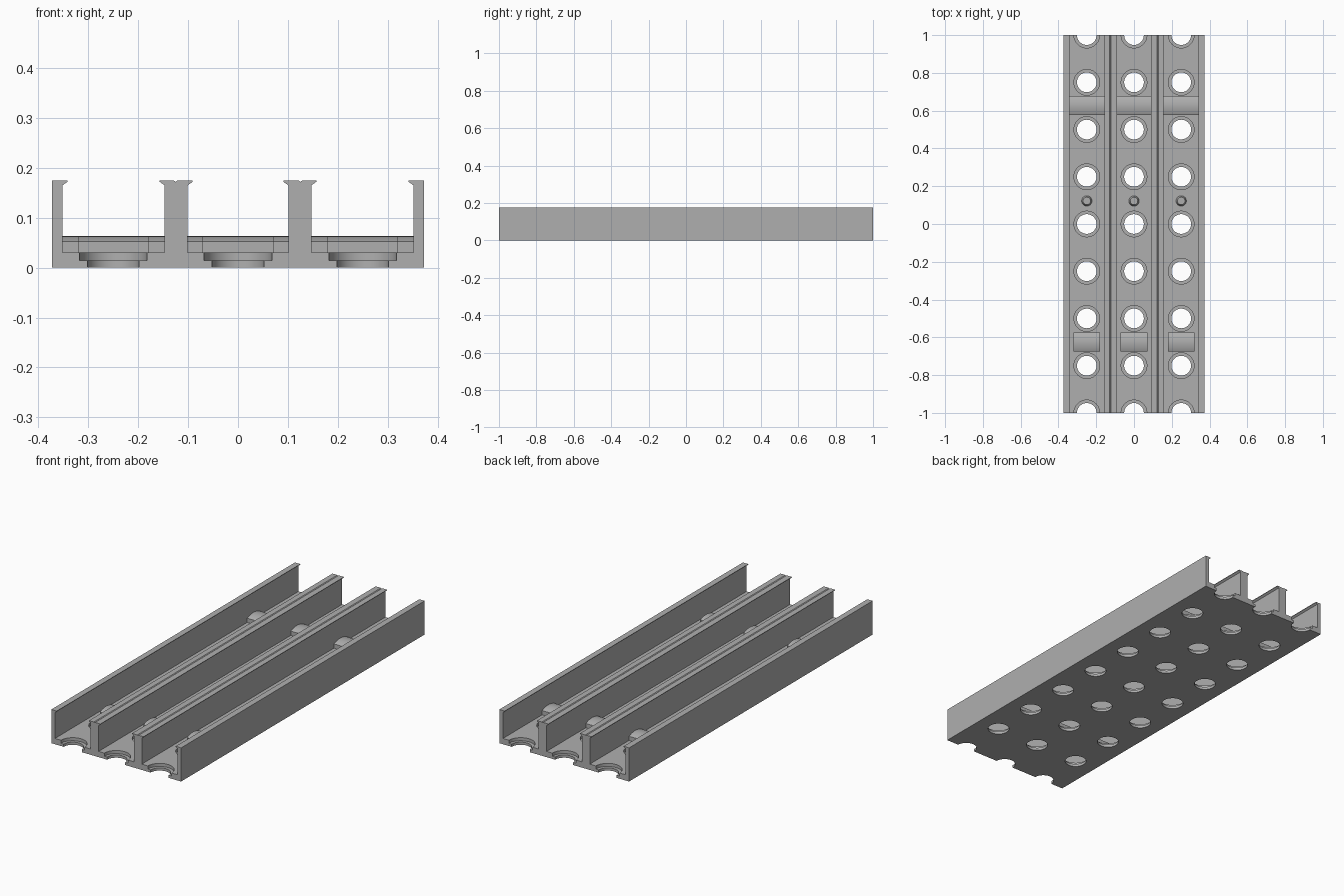
import bpy, bmesh, math

cube = bpy.data.objects.get("Cube")
if cube:
    bpy.data.objects.remove(cube, do_unlink=True)

mat = bpy.data.materials.new("plain grey")
mat.use_nodes = True
GREY = (0.43, 0.43, 0.43, 1)
mat.diffuse_color = GREY
mat.node_tree.nodes["Principled BSDF"].inputs["Base Color"].default_value = GREY

LANES = (-0.25, 0, 0.25)
FLOOR, TOP = 0.03, 0.175


def finish(name, bm):
    bmesh.ops.recalc_face_normals(bm, faces=bm.faces[:])
    mesh = bpy.data.meshes.new(name)
    bm.to_mesh(mesh)
    bm.free()
    mesh.materials.append(mat)
    obj = bpy.data.objects.new(name, mesh)
    bpy.context.collection.objects.link(obj)
    return obj


def prism(name, points, sweep):
    """Extrude a closed polygon along the sweep vector."""
    bm = bmesh.new()
    face = bm.faces.new([bm.verts.new(p) for p in points])
    new = bmesh.ops.extrude_face_region(bm, geom=[face])["geom"]
    verts = [v for v in new if isinstance(v, bmesh.types.BMVert)]
    bmesh.ops.translate(bm, verts=verts, vec=sweep)
    return finish(name, bm)


def add_cone(bm, x, y, r1, r2, z1, z2, sides=48):
    made = bmesh.ops.create_cone(bm, cap_ends=True, segments=sides,
                                 radius1=r1, radius2=r2, depth=z2 - z1)
    bmesh.ops.translate(bm, verts=made["verts"], vec=(x, y, (z1 + z2) / 2))


def smooth(obj):
    bpy.ops.object.select_all(action="DESELECT")
    obj.select_set(True)
    bpy.context.view_layer.objects.active = obj
    bpy.ops.object.shade_smooth_by_angle(angle=math.radians(30))


# Triple channel: half of the cross-section, mirrored, swept along its length
half = [(0.101, FLOOR), (0.101, 0.165), (0.091, 0.172), (0.091, TOP),
        (0.121, TOP), (0.125, 0.172), (0.129, TOP), (0.157, TOP),
        (0.157, 0.172), (0.147, 0.165), (0.147, FLOOR), (0.352, FLOOR),
        (0.352, 0.165), (0.342, 0.172), (0.342, TOP), (0.373, TOP), (0.373, 0)]
section = half + [(-x, z) for x, z in reversed(half)]
channel = prism("channel_body", [(x, -1, z) for x, z in section], (0, 2, 0))

# Counterbored screw holes, with half holes at both ends
for part, radius, low, high in (("hole_cutter", 0.052, -0.02, 0.02),
                                ("counterbore_cutter", 0.068, 0.014, 0.05)):
    bm = bmesh.new()
    for x in LANES:
        for i in range(-4, 5):
            add_cone(bm, x, i * 0.25, radius, radius, low, high)
    cutter = finish(part, bm)
    cutter.hide_render = True
    cutter.hide_viewport = True
    cut = channel.modifiers.new(part, "BOOLEAN")
    cut.operation = "DIFFERENCE"
    cut.solver = "EXACT"
    cut.object = cutter

# Apply the cuts, then drop the cutters
bpy.context.view_layer.update()
graph = bpy.context.evaluated_depsgraph_get()
channel_mesh = bpy.data.meshes.new_from_object(channel.evaluated_get(graph))
channel.modifiers.clear()
channel.data = channel_mesh
for part in ("hole_cutter", "counterbore_cutter"):
    bpy.data.objects.remove(bpy.data.objects[part], do_unlink=True)
smooth(channel)


def crowned_block(name, x, y, half_width):
    """Low block with a gently arched top."""
    pts = [(-0.05, FLOOR - 0.002), (-0.05, 0.052)]
    for i in range(1, 16):
        t = i / 8 - 1
        pts.append((0.05 * t, 0.052 + 0.011 * (1 - t * t)))
    pts += [(0.05, 0.052), (0.05, FLOOR - 0.002)]
    smooth(prism(name, [(x - half_width, y + v, z) for v, z in pts],
                 (2 * half_width, 0, 0)))


for lane, x in zip(("right", "middle", "left"), LANES):
    width = 0.1015 if x == 0 else 0.1025
    crowned_block(lane + "_wide_block", x, 0.628, width)
    crowned_block(lane + "_narrow_block", x, -0.625, 0.071)
    # Small tapered peg
    bm = bmesh.new()
    add_cone(bm, x, 0.122, 0.028, 0.02, FLOOR - 0.002, 0.055, 32)
    smooth(finish(lane + "_peg", bm))
